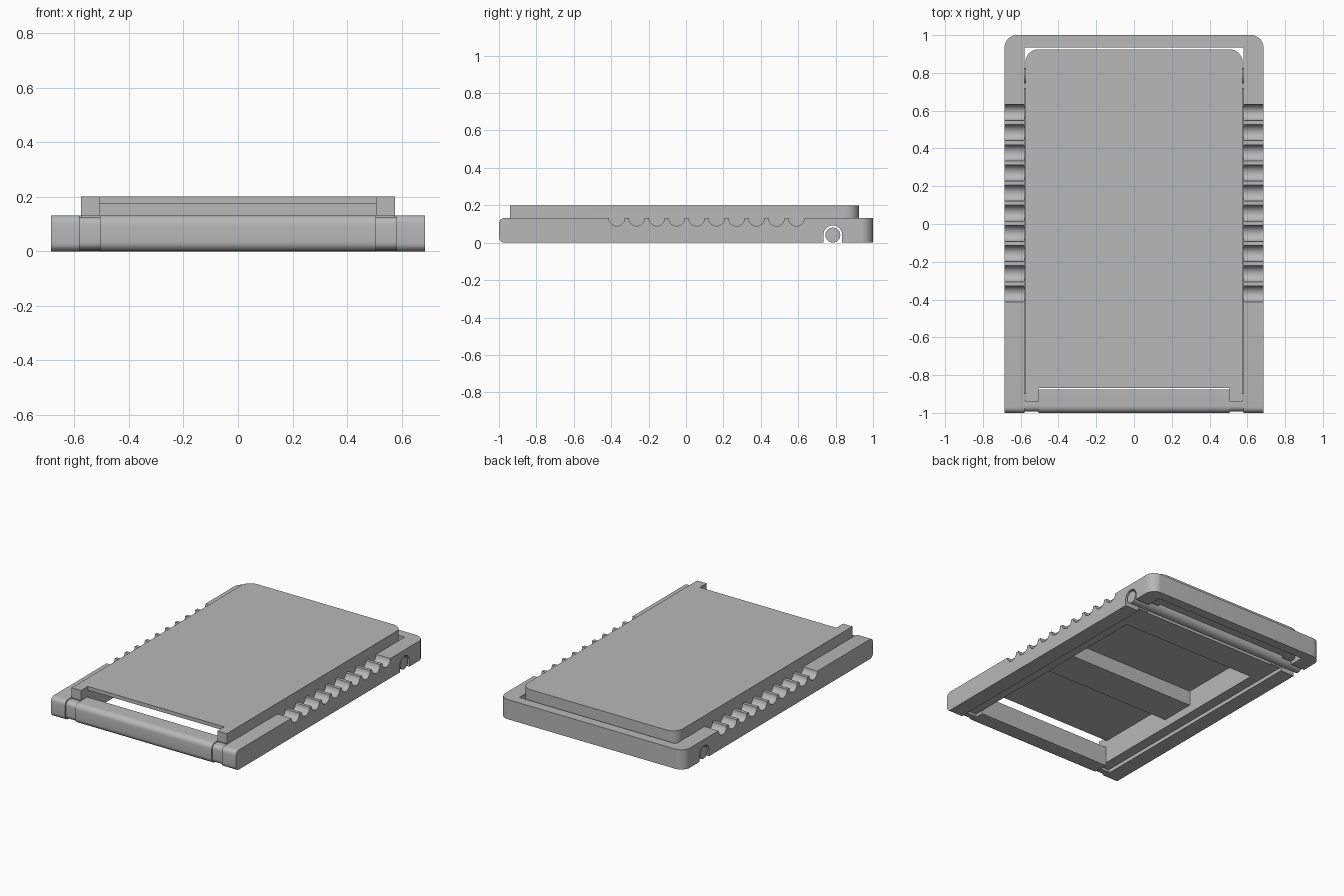
import bpy, bmesh
from math import cos, sin, radians

cube = bpy.data.objects.get("Cube")
if cube:
    bpy.data.objects.remove(cube, do_unlink=True)

grey = bpy.data.materials.new("plain_grey")
grey.use_nodes = True
grey.diffuse_color = (0.48, 0.48, 0.48, 1)
grey.node_tree.nodes["Principled BSDF"].inputs["Base Color"].default_value = grey.diffuse_color


def arc(cx, cy, r, start, end, steps=10):
    """Points on an arc, angles in degrees."""
    angles = [radians(start + (end - start) * i / steps) for i in range(steps + 1)]
    return [(cx + r * cos(a), cy + r * sin(a)) for a in angles]


def prism(name, points, axis, low, high):
    """Extrude a profile: (y, z) points along x, or (x, y) points along z."""
    bm = bmesh.new()
    rings = []
    for t in (low, high):
        rings.append([bm.verts.new((t, *p) if axis == "x" else (*p, t)) for p in points])
    bottom, top = rings
    bm.faces.new(bottom)
    bm.faces.new(top)
    for i in range(len(points)):
        j = (i + 1) % len(points)
        bm.faces.new((bottom[i], bottom[j], top[j], top[i]))
    bmesh.ops.recalc_face_normals(bm, faces=bm.faces)
    mesh = bpy.data.meshes.new(name)
    bm.to_mesh(mesh)
    bm.free()
    mesh.materials.append(grey)
    obj = bpy.data.objects.new(name, mesh)
    bpy.context.collection.objects.link(obj)
    bpy.ops.object.select_all(action="DESELECT")
    obj.select_set(True)
    bpy.context.view_layer.objects.active = obj
    bpy.ops.object.shade_smooth_by_angle(angle=radians(30))
    return obj


def sides(name, points, inner, outer):
    """A matching pair of parts on the left and right."""
    prism("left_" + name, points, "x", inner, outer)
    prism("right_" + name, points, "x", -outer, -inner)


def rounded_front(front, back, low, high, r):
    return (arc(front + r, low + r, r, 270, 180, 6)
            + arc(front + r, high - r, r, 180, 90, 6)
            + [(back, high), (back, low)])


OUT, IN, TRAY, WALL = 0.685, 0.58, 0.575, 0.505
H, TOP, FLOOR = 0.132, 0.2, 0.175
BACK = 0.9
PIN_Y = 0.785


def arch(z):
    """Pin opening, running from back to front."""
    return [(PIN_Y + 0.05, z)] + arc(PIN_Y, 0.042, 0.05, 0, 180, 14) + [(PIN_Y - 0.05, z)]


# Side rails with a row of grip grooves and a pin opening
rail = arc(-0.97, 0.03, 0.03, 270, 180, 6) + arc(-0.97, H - 0.03, 0.03, 180, 90, 6)
for i in range(10):
    rail += arc(-0.37 + i * 0.1067, H, 0.0425, 180, 360, 14)
rail += [(BACK, H), (BACK, 0)] + arch(0)
sides("rail", rail, IN, OUT)

# Back of the frame with rounded corners
r = 0.065
back = ([(-OUT, BACK), (-IN, BACK), (-IN, 0.935), (IN, 0.935), (IN, BACK), (OUT, BACK)]
        + arc(OUT - r, 1 - r, r, 0, 90) + arc(r - OUT, 1 - r, r, 90, 180))
prism("frame_back", back, "z", 0, H)

# Front bar joined to the rails by slimmer necks
prism("front_bar", rounded_front(-1, -0.875, 0, H, 0.035), "x", -WALL, WALL)
sides("neck", rounded_front(-0.992, -0.935, 0.006, H - 0.006, 0.028), WALL, IN)

# Tray top with an opening at the front
r = 0.07
corners = arc(TRAY - r, 0.925 - r, r, 0, 90) + arc(r - TRAY, 0.925 - r, r, 90, 180)
lid = [(-TRAY, -0.94), (-WALL, -0.94), (-WALL, -0.868), (WALL, -0.868),
       (WALL, -0.94), (TRAY, -0.94)] + corners
prism("tray_top", lid, "z", FLOOR, TOP)

# Tray walls, sliding tongues and cross ribs
LOW = 0.02
wall = [(-0.932, LOW), (-0.932, H), (-0.94, H), (-0.94, FLOOR), (0.855, FLOOR), (0.855, LOW)] + arch(LOW)
sides("tray_wall", wall, WALL, TRAY)
rear = [(-TRAY, 0.855), (TRAY, 0.855)] + corners
prism("tray_rear_wall", rear, "z", LOW, FLOOR)
tongue = [(-0.9, 0.05), (-0.9, 0.08), (0.72, 0.08), (0.72, 0.05)]
sides("tongue", tongue, TRAY, 0.6)
for name, y0, y1, z0 in (("middle_rib", -0.3, -0.06, 0.075), ("rear_rib", 0.53, 0.725, LOW)):
    prism(name, [(y0, z0), (y0, FLOOR), (y1, FLOOR), (y1, z0)], "x", -WALL, WALL)

# Cross pin
prism("pin", arc(PIN_Y, 0.041, 0.04, 0, 345, 23), "x", -0.68, 0.68)
